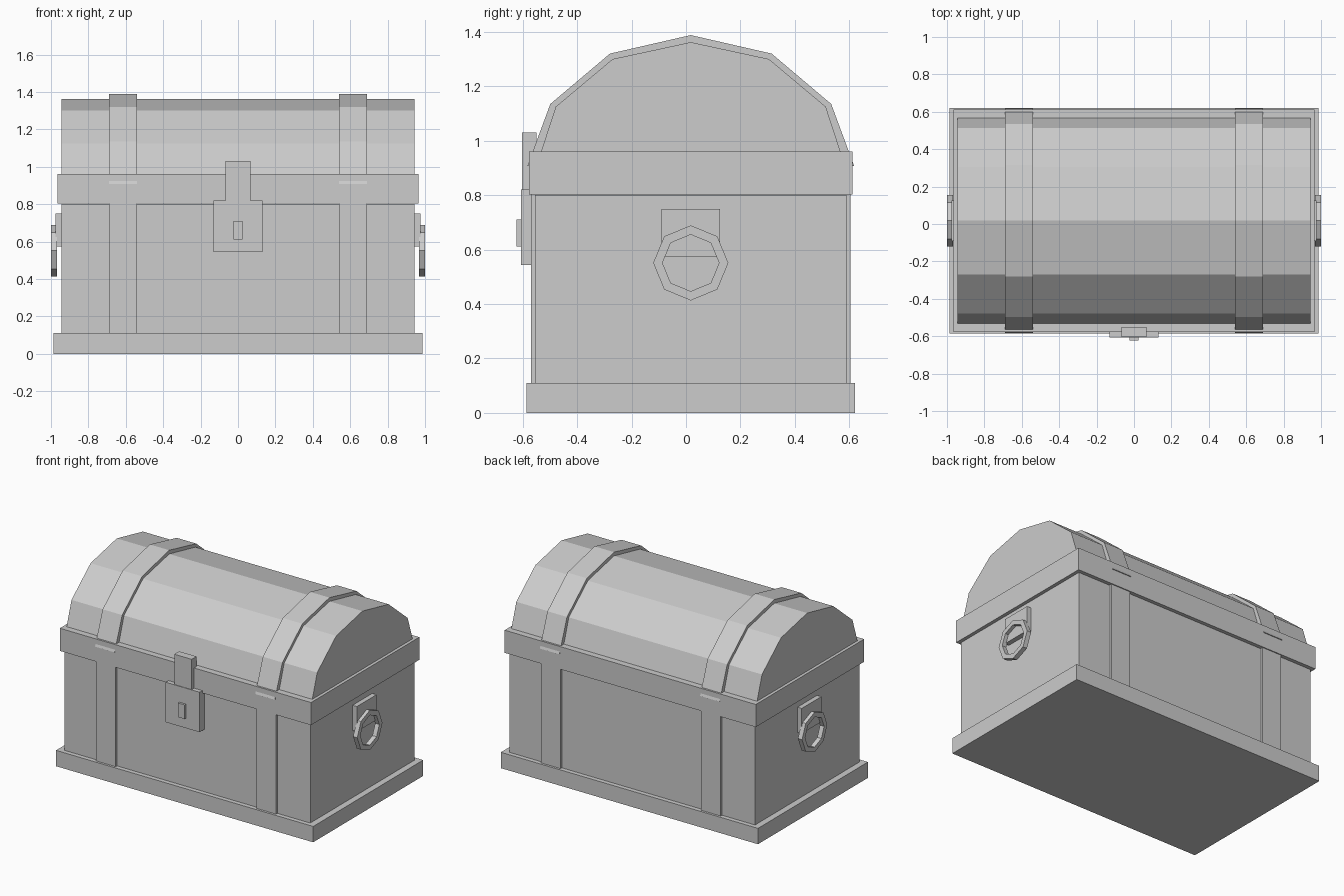
import bpy, bmesh, math

if "Cube" in bpy.data.objects:
    bpy.data.objects.remove(bpy.data.objects["Cube"])

CY = 0.0175  # chest centre in y (the lock sticks out in front)

grey = bpy.data.materials.new("plain grey")
grey.diffuse_color = (0.604, 0.604, 0.604, 1)
grey.use_nodes = True
grey.node_tree.nodes["Principled BSDF"].inputs["Base Color"].default_value = grey.diffuse_color


def finish(name, bm):
    bmesh.ops.recalc_face_normals(bm, faces=bm.faces)
    mesh = bpy.data.meshes.new(name)
    bm.to_mesh(mesh)
    bm.free()
    mesh.materials.append(grey)
    obj = bpy.data.objects.new(name, mesh)
    bpy.context.collection.objects.link(obj)
    return obj


def box(name, x0, x1, y0, y1, z0, z1):
    bm = bmesh.new()
    bmesh.ops.create_cube(bm, size=1)
    for v in bm.verts:
        v.co = (x1 if v.co.x > 0 else x0,
                y1 if v.co.y > 0 else y0,
                z1 if v.co.z > 0 else z0)
    return finish(name, bm)


def vault(name, x0, x1, half):
    """Extrude a mirrored (y, z) half profile along x; the last point is the ridge."""
    pts = [(-y, z) for y, z in half] + [(y, z) for y, z in reversed(half[:-1])]
    bm = bmesh.new()
    face = bm.faces.new([bm.verts.new((x0, CY + y, z)) for y, z in pts])
    ext = bmesh.ops.extrude_face_region(bm, geom=[face])
    verts = [e for e in ext["geom"] if isinstance(e, bmesh.types.BMVert)]
    bmesh.ops.translate(bm, vec=(x1 - x0, 0, 0), verts=verts)
    return finish(name, bm)


def ring(name, x0, x1, z, outer, inner, n=8):
    bm = bmesh.new()
    loops = []
    for x, r in ((x0, outer), (x1, outer), (x1, inner), (x0, inner)):
        loops.append([bm.verts.new((x, CY + r * math.sin(math.tau * i / n),
                                    z + r * math.cos(math.tau * i / n)))
                      for i in range(n)])
    for k in range(4):
        a, b = loops[k], loops[(k + 1) % 4]
        for i in range(n):
            j = (i + 1) % n
            bm.faces.new((a[i], a[j], b[j], b[i]))
    return finish(name, bm)


# Chest: plinth, body and lid rim
for name, hx, hy, z0, z1 in (("plinth", 0.987, 0.603, 0.0, 0.11),
                             ("body", 0.943, 0.572, 0.11, 0.80),
                             ("lid_rim", 0.964, 0.594, 0.803, 0.96)):
    box(name, -hx, hx, CY - hy, CY + hy, z0, z1)

# Faceted barrel lid
vault("lid", -0.943, 0.943,
      [(0.55, 0.96), (0.496, 1.125), (0.287, 1.30), (0, 1.362)])

# Straps around body and lid
for side, x0, x1 in (("left", -0.69, -0.54), ("right", 0.54, 0.69)):
    box(side + "_body_strap", x0, x1, CY - 0.587, CY + 0.587, 0.11, 0.803)
    vault(side + "_lid_strap", x0, x1,
          [(0.60, 0.908), (0.516, 1.135), (0.297, 1.32), (0, 1.388)])

# Lock: plate, hasp and keyhole
box("lock_plate", -0.13, 0.13, -0.607, -0.55, 0.543, 0.82)
box("hasp", -0.067, 0.067, -0.603, -0.55, 0.78, 1.03)
box("keyhole", -0.025, 0.025, -0.622, -0.60, 0.612, 0.71)

# Side handles: mounting plate and octagonal ring
for side, s in (("left", -1), ("right", 1)):
    xs = sorted((s * 0.94, s * 0.976))
    box(side + "_handle_plate", *xs, CY - 0.108, CY + 0.108, 0.575, 0.75)
    xs = sorted((s * 0.968, s * 1.0))
    ring(side + "_handle_ring", *xs, 0.551, 0.138, 0.104)
